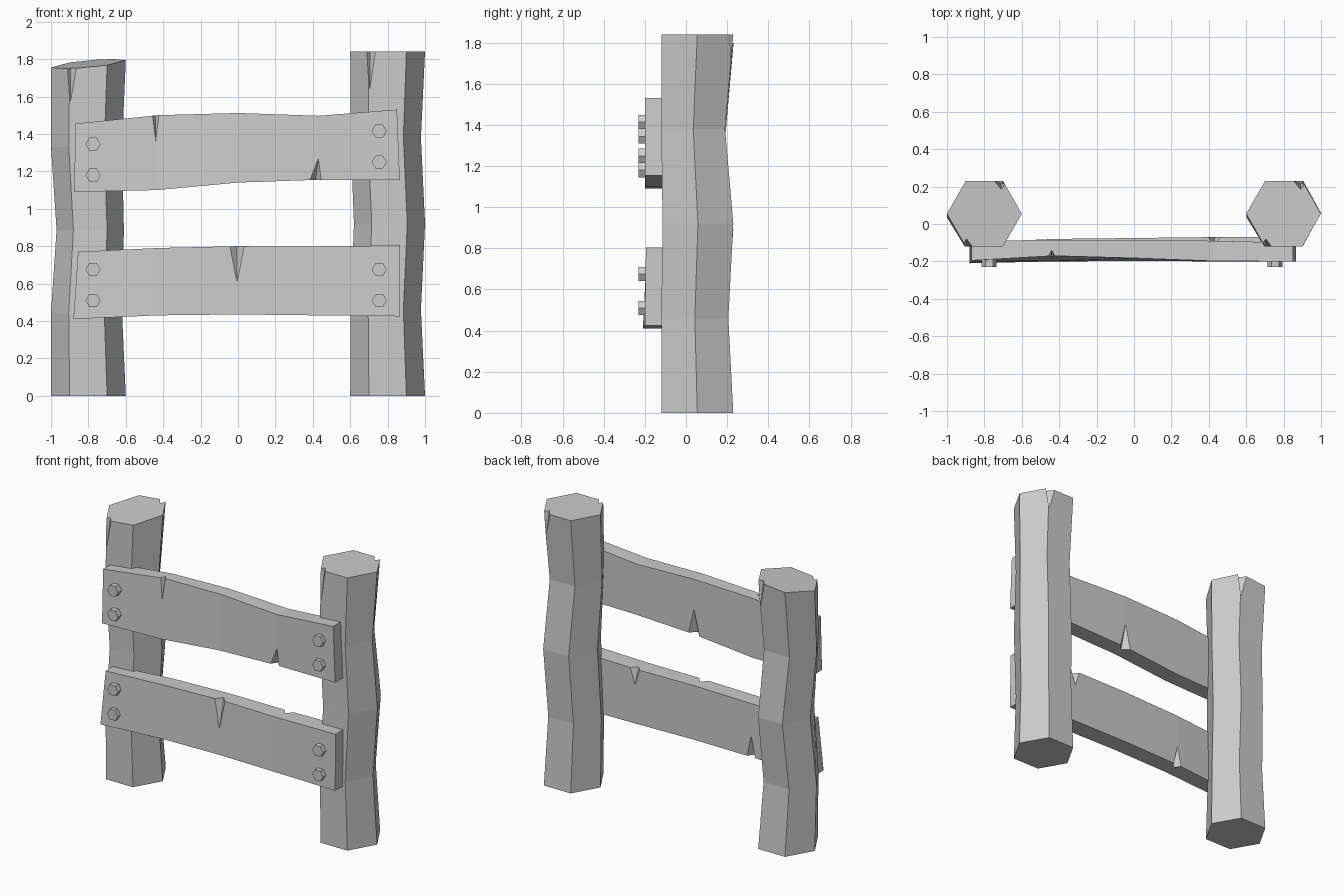
import bpy, bmesh
from math import cos, sin, pi
from mathutils import Vector

if "Cube" in bpy.data.objects:
    bpy.data.objects.remove(bpy.data.objects["Cube"])


def finish(bm, name):
    bmesh.ops.recalc_face_normals(bm, faces=bm.faces)
    me = bpy.data.meshes.new(name)
    bm.to_mesh(me)
    bm.free()
    ob = bpy.data.objects.new(name, me)
    bpy.context.collection.objects.link(ob)
    return ob


def loft(rings, name):
    # closed skin through rings of equal vertex count
    bm = bmesh.new()
    vs = [[bm.verts.new(p) for p in r] for r in rings]
    n = len(vs[0])
    for a, b in zip(vs, vs[1:]):
        for i in range(n):
            j = (i + 1) % n
            bm.faces.new((a[i], a[j], b[j], b[i]))
    bm.faces.new(vs[0])
    bm.faces.new(vs[-1])
    return finish(bm, name)


def crack(ob, x, yf, depth, z_edge, z_tip, w, lean=0.0):
    # V-shaped split: wide at the edge, running to a point; depth sign points inward
    up = 1 if z_edge > z_tip else -1
    k = (abs(z_edge - z_tip) + 0.04) / abs(z_edge - z_tip)
    ze, w, d = z_edge + 0.04 * up, w * k, depth * k
    out = -0.06 if depth > 0 else 0.06
    pts = [(x + lean, yf + d, ze)]
    for y in (yf, yf + out):
        pts += [(x - w + lean, y, ze), (x + w + lean, y, ze), (x, y, z_tip)]
    bm = bmesh.new()
    for p in pts:
        bm.verts.new(p)
    bmesh.ops.convex_hull(bm, input=bm.verts)
    cutter = finish(bm, "crack_cutter")
    cutter.hide_render = True
    mod = ob.modifiers.new("crack", 'BOOLEAN')
    mod.operation, mod.solver, mod.object = 'DIFFERENCE', 'EXACT', cutter
    dg = bpy.context.evaluated_depsgraph_get()
    me = bpy.data.meshes.new_from_object(ob.evaluated_get(dg))
    ob.modifiers.clear()
    ob.data = me
    bpy.data.objects.remove(cutter)


def post(name, cx, height, slope, rings):
    # crooked hexagonal log, optionally with a sloped top
    out = []
    for k, (dx, cy, rx, ry) in enumerate(rings):
        ring = []
        for i in range(6):
            a = i * pi / 3
            x, y = rx * cos(a), ry / sin(pi / 3) * sin(a)
            z = height * k / 4
            if k == 4:
                z += slope * (x + y)
            ring.append((cx + dx + x, cy + y, z))
        out.append(ring)
    ob = loft(out, name)
    crack(ob, cx - 0.095, -0.12, 0.04, height - slope * 0.25, height - 0.2, 0.03)
    crack(ob, cx + 0.09, 0.23, -0.045, height + slope * 0.25, height - 0.2, 0.035)
    return ob


def plank(name, sections):
    # each section: x top, z top, x bottom, z bottom, y front top, y front bottom, y back
    return loft([[(xt, ft, zt), (xt, bk, zt), (xb, bk, zb), (xb, fb, zb)]
                 for xt, zt, xb, zb, ft, fb, bk in sections], name)


# posts
post("left_post", -0.8, 1.775, 0.1, [
    (0, .055, .2, .175), (-.01, .037, .19, .157), (.01, .06, .18, .17),
    (-.01, .035, .19, .155), (0, .055, .2, .175)])
post("right_post", 0.8, 1.84, 0.0, [
    (0, .055, .2, .175), (-.01, .043, .188, .163), (.01, .058, .19, .172),
    (-.01, .035, .188, .155), (0, .055, .2, .175)])

# upper plank
up = plank("upper_plank", [
    (-.87, 1.455, -.875, 1.09, -.195, -.2, -.09),
    (-.43, 1.5, -.43, 1.1, -.17, -.197, -.085),
    (0, 1.512, 0, 1.14, -.182, -.197, -.085),
    (.43, 1.497, .43, 1.155, -.198, -.2, -.09),
    (.85, 1.53, .865, 1.155, -.2, -.2, -.1)])
crack(up, -.44, -.185, .045, 1.5, 1.34, .025)
crack(up, .43, -.2, .045, 1.155, 1.27, .03, -.02)
crack(up, 0, -.085, -.045, 1.14, 1.31, .04)

# lower plank
low = plank("lower_plank", [
    (-.855, .77, -.88, .41, -.19, -.21, -.1),
    (-.43, .79, -.43, .43, -.19, -.2, -.08),
    (0, .8, 0, .435, -.185, -.198, -.075),
    (.43, .797, .43, .43, -.19, -.198, -.07),
    (.865, .805, .865, .425, -.195, -.2, -.07)])
crack(low, -.005, -.19, .045, .8, .61, .042)
crack(low, .43, -.07, -.04, .797, .69, .035)
crack(low, -.43, -.08, -.045, .43, .57, .03)

# hexagonal bolt heads
bolts = [(-.775, 1.345), (-.775, 1.18), (.755, 1.415), (.755, 1.25),
         (-.775, .675), (-.775, .51), (.755, .675), (.755, .51)]
for i, (x, z) in enumerate(bolts):
    loft([[(x + .04 * cos(k * pi / 3), y, z + .04 * sin(k * pi / 3)) for k in range(6)]
          for y in (-.23, -.18)], f"bolt_{i + 1}")
